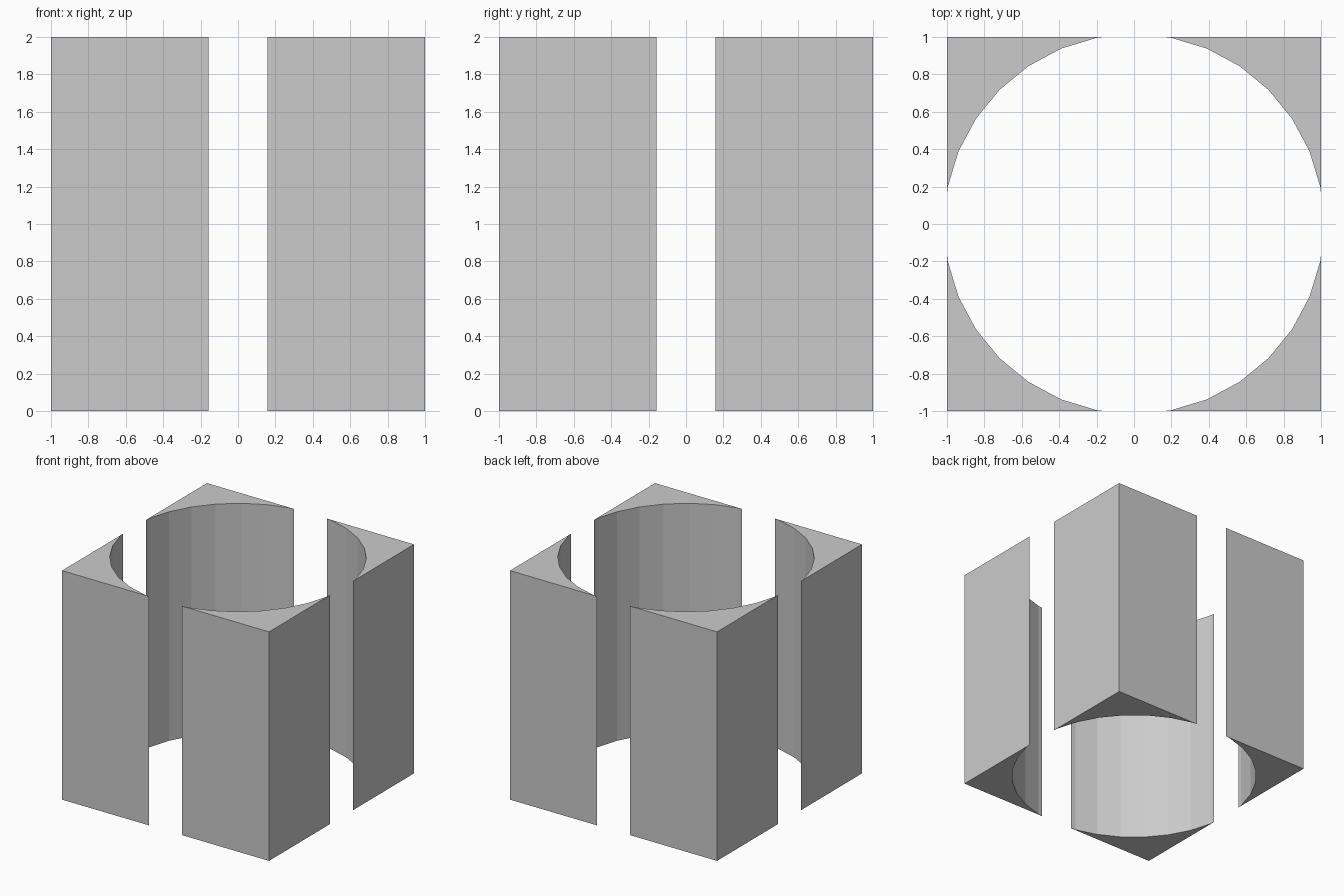
import bpy, bmesh, math

if "Cube" in bpy.data.objects:
    bpy.data.objects.remove(bpy.data.objects["Cube"])

HALF, HEIGHT = 1.0, 2.0
RADIUS, SIDES = 1.0155, 32   # round bore slightly wider than the block
SLOT = 0.1575                # half width of the gap where the bore breaks through

# Profile of one corner: straight outer sides, faceted concave inside
arc = [(RADIUS * math.cos(2 * math.pi * k / SIDES),
        RADIUS * math.sin(2 * math.pi * k / SIDES)) for k in range(1, SIDES // 4)]
profile = [(HALF, HALF), (SLOT, HALF)] + arc[::-1] + [(HALF, SLOT)]

# Extrude the profile to full height
bm = bmesh.new()
base = bm.faces.new([bm.verts.new((x, y, 0)) for x, y in profile])
top = bmesh.ops.extrude_face_region(bm, geom=[base], use_keep_orig=True)["geom"]
bmesh.ops.translate(bm, vec=(0, 0, HEIGHT),
                    verts=[g for g in top if isinstance(g, bmesh.types.BMVert)])
bmesh.ops.recalc_face_normals(bm, faces=bm.faces)
mesh = bpy.data.meshes.new("corner_pillars")
bm.to_mesh(mesh)
bm.free()

# Mirror into all four corners
pillars = bpy.data.objects.new("corner_pillars", mesh)
bpy.context.collection.objects.link(pillars)
mirror = pillars.modifiers.new("four_corners", "MIRROR")
mirror.use_axis = (True, True, False)
mirror.use_mirror_merge = False
